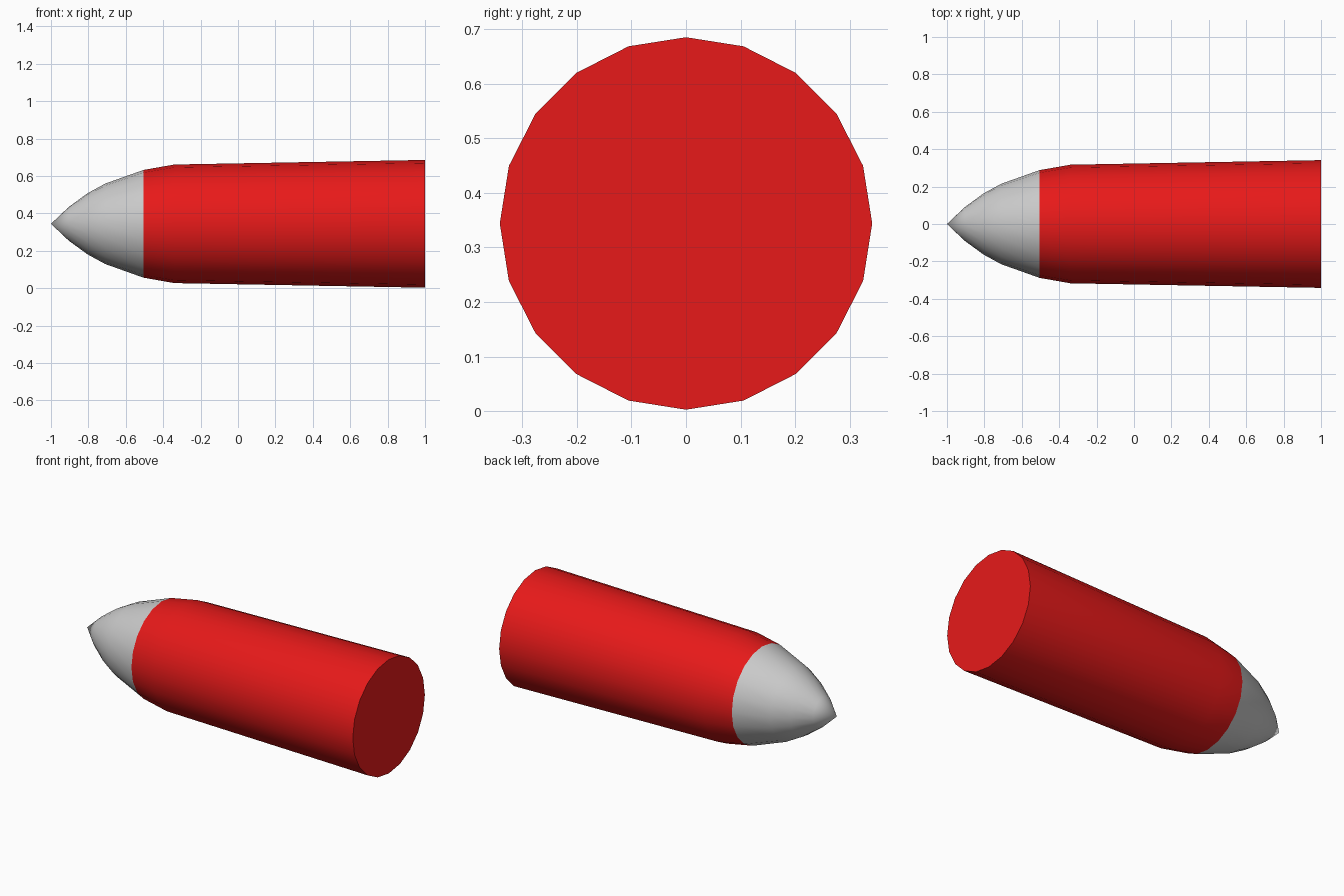
import bpy, bmesh
from math import sin, cos, tau, radians

if "Cube" in bpy.data.objects:
    bpy.data.objects.remove(bpy.data.objects["Cube"])

SIDES = 20
AXIS_Z = 0.344


def lathe(name, profile, color=None, cap_end=False):
    """Revolve (x, radius) points around the long axis."""
    bm = bmesh.new()
    rings = []
    for x, r in profile:
        count = SIDES if r > 0 else 1
        rings.append([bm.verts.new((x, r * cos(i * tau / SIDES), AXIS_Z + r * sin(i * tau / SIDES)))
                      for i in range(count)])
    for a, b in zip(rings, rings[1:]):
        for i in range(SIDES):
            j = (i + 1) % SIDES
            if len(a) == 1:
                bm.faces.new((a[0], b[i], b[j]))
            else:
                bm.faces.new((a[i], b[i], b[j], a[j]))
    if cap_end:
        bm.faces.new(rings[-1])
    bmesh.ops.recalc_face_normals(bm, faces=bm.faces)
    # make sure the shell faces outward
    bm.faces.ensure_lookup_table()
    f = bm.faces[0]
    c = f.calc_center_median()
    if f.normal.y * c.y + f.normal.z * (c.z - AXIS_Z) < 0:
        bmesh.ops.reverse_faces(bm, faces=bm.faces)
    mesh = bpy.data.meshes.new(name)
    bm.to_mesh(mesh)
    bm.free()
    obj = bpy.data.objects.new(name, mesh)
    bpy.context.collection.objects.link(obj)
    if color:
        mat = bpy.data.materials.new(name + "_paint")
        mat.diffuse_color = color
        mat.use_nodes = True
        mat.node_tree.nodes["Principled BSDF"].inputs["Base Color"].default_value = mat.diffuse_color
        mesh.materials.append(mat)
    bpy.ops.object.select_all(action='DESELECT')
    obj.select_set(True)
    bpy.context.view_layer.objects.active = obj
    bpy.ops.object.shade_smooth_by_angle(angle=radians(40))
    return obj


# pointed grey nose
lathe("nose_cone", [(-1, 0), (-0.905, 0.09), (-0.805, 0.163), (-0.71, 0.215), (-0.505, 0.288)])

# red casing with a flat rear end
lathe("casing", [(-0.505, 0.288), (-0.34, 0.317), (1, 0.3415)], (0.8, 0.01, 0.01, 1), cap_end=True)
